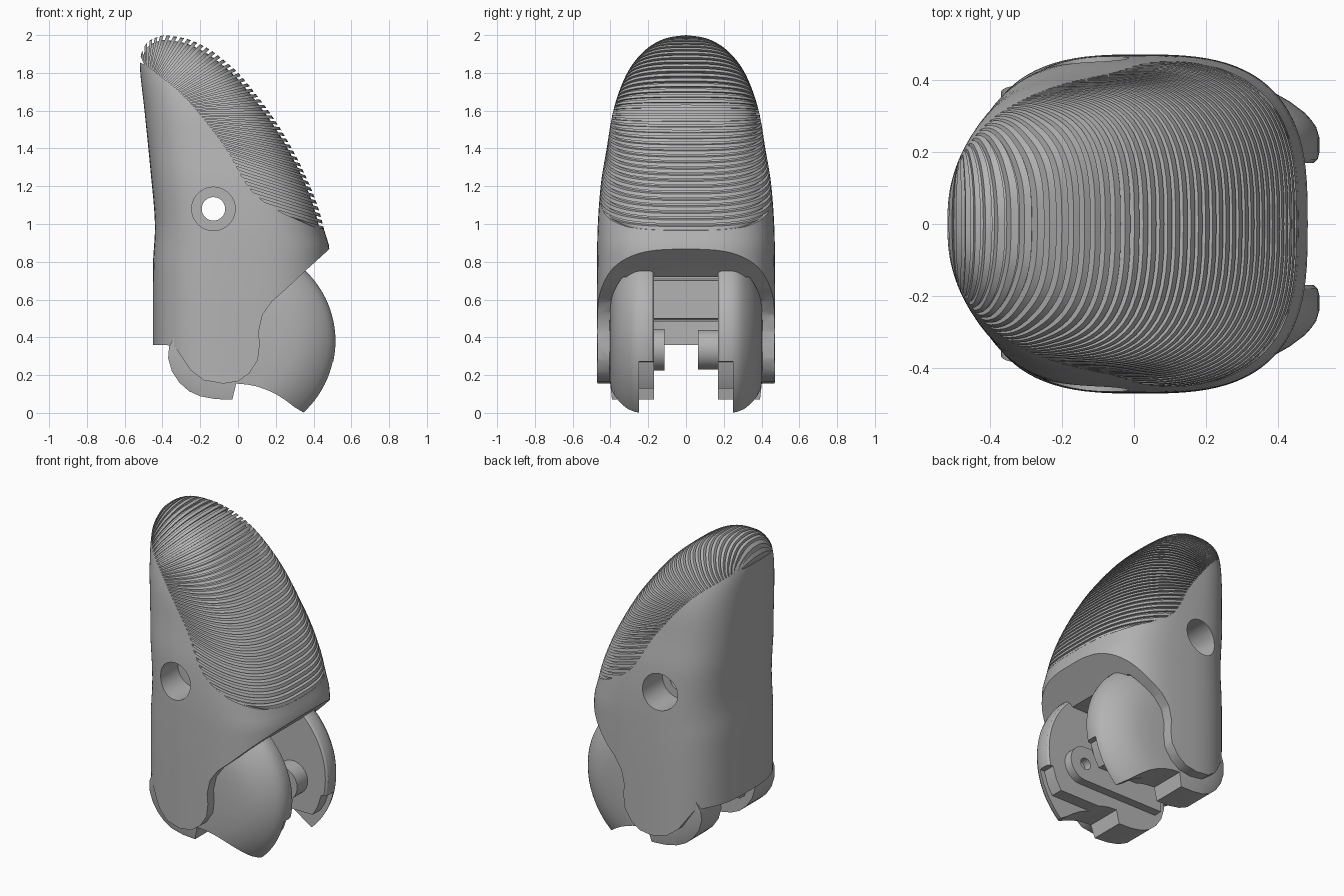
import bpy, bmesh, math
from mathutils import Vector, Matrix

old = bpy.data.objects.get("Cube")
if old:
    bpy.data.objects.remove(old)

grey = bpy.data.materials.new("mid grey")
grey.use_nodes = True
grey.diffuse_color = (0.45, 0.45, 0.45, 1)
grey.node_tree.nodes["Principled BSDF"].inputs["Base Color"].default_value = grey.diffuse_color
parts = []


# ---- helpers ----
def finish(bm, name, keep=True):
    bmesh.ops.recalc_face_normals(bm, faces=bm.faces)
    mesh = bpy.data.meshes.new(name)
    bm.to_mesh(mesh)
    bm.free()
    mesh.materials.append(grey)
    ob = bpy.data.objects.new(name, mesh)
    bpy.context.collection.objects.link(ob)
    if keep:
        parts.append(ob)
    else:
        ob.hide_render = True
    return ob


def loft(name, rings, keep=True):
    """Skin a list of closed rings and cap both ends."""
    bm = bmesh.new()
    rows = [[bm.verts.new(p) for p in ring] for ring in rings]
    n = len(rows[0])
    for a, b in zip(rows, rows[1:]):
        for i in range(n):
            j = (i + 1) % n
            bm.faces.new((a[i], a[j], b[j], b[i]))
    bm.faces.new(rows[0])
    bm.faces.new(rows[-1])
    return finish(bm, name, keep)


def slab(name, outline, y0, y1, keep=True):
    return loft(name, [[(x, y, z) for x, z in outline] for y in (y0, y1)], keep)


def circle(x, z, radius, n=64):
    return [(x + radius * math.cos(i * math.tau / n), z + radius * math.sin(i * math.tau / n)) for i in range(n)]


def boolean(ob, cutter, operation="DIFFERENCE"):
    mod = ob.modifiers.new("cut", "BOOLEAN")
    mod.object, mod.operation, mod.solver = cutter, operation, "EXACT"
    bpy.context.view_layer.objects.active = ob
    bpy.ops.object.modifier_apply(modifier=mod.name)
    bpy.data.objects.remove(cutter)


def curve(keys, t):
    """Smooth interpolation through (t, value) keys."""
    t = min(max(t, keys[0][0]), keys[-1][0])
    i = next((k for k in range(len(keys) - 1) if t <= keys[k + 1][0]), len(keys) - 2)

    def slope(k):
        a, b = keys[max(k - 1, 0)], keys[min(k + 1, len(keys) - 1)]
        return (b[1] - a[1]) / (b[0] - a[0])
    (ta, va), (tb, vb) = keys[i], keys[i + 1]
    h = tb - ta
    u = (t - ta) / h
    w = u * u * (3 - 2 * u)
    return (va * (1 - w) + vb * w + h * u * (1 - u) * (slope(i) * (1 - u) - slope(i + 1) * u))


# ---- overall form: back edge, front edge and half width by height ----
BACK = [(0, -.45), (.78, -.45), (1, -.44), (1.3, -.465), (1.6, -.495), (1.85, -.52),
        (1.92, -.505), (1.97, -.47), (2, -.40)]
FRONT = [(0, .485), (.86, .485), (.96, .459), (1.1, .42), (1.25, .36), (1.4, .285), (1.55, .195), (1.7, .085),
         (1.8, 0), (1.88, -.09), (1.93, -.16), (1.965, -.23), (1.985, -.29), (2, -.385)]
WIDTH = [(0, .47), (.9, .47), (1.2, .452), (1.4, .42), (1.6, .385), (1.75, .335), (1.85, .28),
         (1.93, .205), (1.97, .14), (1.99, .08), (2, 0)]
BACK_POWER = [(0, 2.9), (1.2, 2.9), (1.6, 2.6), (2, 2.3)]
FRONT_POWER = 2.9


def section(z, inset=0, n=96):
    x0, x1 = curve(BACK, z) + inset, curve(FRONT, z) - inset
    mid, half, wide = (x0 + x1) / 2, (x1 - x0) / 2, curve(WIDTH, z) - inset
    ring = []
    for i in range(n):
        c, s = math.cos(i * math.tau / n), math.sin(i * math.tau / n)
        e = 2 / (FRONT_POWER if c > 0 else curve(BACK_POWER, z))
        ring.append((mid + half * math.copysign(abs(c) ** e, c), wide * math.copysign(abs(s) ** e, s), z))
    return ring


def half_width(x, z):
    if z >= 2:
        return 0
    x0, x1 = curve(BACK, z), curve(FRONT, z)
    u = (x - (x0 + x1) / 2) / max((x1 - x0) / 2, 1e-5)
    e = FRONT_POWER if u > 0 else curve(BACK_POWER, z)
    return curve(WIDTH, z) * max(0, 1 - abs(u) ** e) ** (1 / e)


# ---- ribbed pad: fan of sections from the side seam to the crest ----
SEAM = [(.40, .985), (.27, 1.04), (.12, 1.13), (.04, 1.22), (-.05, 1.38), (-.2, 1.58),
        (-.32, 1.71), (-.42, 1.79), (-.46, 1.82), (-.5, 1.845)]
CREST = [(.458, .966), (.453, .985), (.44, 1.03), (.42, 1.1), (.36, 1.25), (.18, 1.575),
         (-.08, 1.87), (-.29, 1.985), (-.42, 1.99), (-.53, 1.885)]
dist = [0]
for a, b in zip(CREST, CREST[1:]):
    dist.append(dist[-1] + (Vector(b) - Vector(a)).length)


def along(points, t):
    return Vector([curve([(d, p[k]) for d, p in zip(dist, points)], t) for k in (0, 1)])


def rib_section(t, low):
    base, tip = along(SEAM, t), along(CREST, t)
    lo, hi = 0, 1.6
    for _ in range(30):
        m = (lo + hi) / 2
        p = base.lerp(tip, m)
        lo, hi = (m, hi) if half_width(*p) > 0 else (lo, m)
    tip = base.lerp(tip, lo)
    shrink = 1 - min(.3, .026 / max((tip - base).length, .01)) if low else 1
    side = []
    for k in range(19):
        f = math.sin(k / 18 * math.pi / 2)
        p = base.lerp(tip, f)
        y = half_width(*p) * (.955 if low else 1)
        q = base.lerp(tip, f * shrink)
        side.append((q.x, y, q.y))
    side[-1] = (side[-1][0], 0, side[-1][2])
    return side + [(x, -y, z) for x, y, z in side[-2::-1]]


RIBS = 44
rings = []
for r in range(RIBS):
    t0, t1 = (dist[-1] * (r + f) / RIBS for f in (.02, .58))
    rings += [rib_section(t0, True), rib_section(t0, False), rib_section(t1, False), rib_section(t1, True)]
loft("ribbed_pad", rings)

# ---- shell: rounded body trimmed by its side outline ----
shell = loft("shell", [section(.05 + i * .035) for i in range(55)])
hem = [(-.6, .36), (-.38, .36), (-.33, .345), (-.29, .285), (-.25, .225), (-.18, .173), (-.08, .155),
       (0, .167), (.06, .21), (.105, .28), (.115, .36), (.11, .43), (.13, .52), (.18, .59),
       (.26, .66), (.36, .755), (.52, .9), (.52, .945)]
seam_line = [tuple(along(SEAM, dist[-1] * i / 60)) for i in range(61)]
boolean(shell, slab("trim", hem + seam_line + [(-.6, 1.9)], -.7, .7, False), "INTERSECT")
boolean(shell, loft("cavity", [section(z, .065) for z in (.01, .3, .6, .72)], False))

# pin hole with a deep wide recess on each side
boolean(shell, slab("pin_hole", circle(-.13, 1.08, .062), -.7, .7, False))
for s in (-1, 1):
    boolean(shell, slab("recess", circle(-.13, 1.08, .115), s * .26, s * .7, False))

# ---- two hinged jaws: domes trimmed by a side outline, with a stepped inner tip ----
DOME = [(.17, .5), (.18, .511), (.2, .516), (.24, .516), (.27, .507), (.29, .493), (.31, .475),
        (.34, .435), (.36, .4), (.38, .355), (.393, .3), (.402, .22), (.405, .1)]
knuckle = [(-.15, .9), (-.25, .47), (-.33, .42), (-.365, .35), (-.37, .29), (-.35, .22), (-.31, .16),
           (-.26, .115), (-.2, .088), (-.12, .073), (-.03, .07), (-.01, .155)]
under = [(.05, .15), (.1, .14), (.15, .123), (.2, .1), (.25, .068), (.3, .03), (.35, 0)]
notch = [(.12, .13), (.41, .13), (.445, .19), (.47, .27), (.7, .28), (.7, -.2), (.12, -.2)]

for s, side in ((1, "left"), (-1, "right")):
    jaw = loft(side + "_jaw", [[(x, s * y, z) for x, z in circle(0, .38, r, 96)] for y, r in DOME])
    boolean(jaw, slab("jaw_trim", knuckle + under + [(.7, -.02), (.7, .9)], s * .1, s * .5, False), "INTERSECT")
    boolean(jaw, slab("jaw_notch", notch, s * .1, s * .25, False))

# ---- inner hinge pieces: a short boss on one side, a flat arm on the other ----
boss = slab("left_boss", circle(.27, .335, .105), .063, .18)
arm_end = circle(.27, .335, .11)
arm = slab("right_arm", arm_end[:17] + [(-.3, .445), (-.3, .225)] + arm_end[48:], -.18, -.115)
for piece, inner, outer in ((boss, .01, .165), (arm, -.05, -.165)):
    boolean(piece, slab("hinge_hole", circle(.27, .335, .037), inner, outer, False))

# ---- bar joining the jaws ----
bm = bmesh.new()
bmesh.ops.create_cube(bm, size=1, matrix=Matrix.Translation((-.05, 0, .6)) @ Matrix.Diagonal((.3, .36, .24, 1)))
edges = [e for e in bm.edges if abs(e.verts[0].co.y - e.verts[1].co.y) > .1]
bmesh.ops.bevel(bm, geom=edges, offset=.02, segments=3, affect="EDGES")
finish(bm, "cross_bar")

# ---- shading ----
bpy.ops.object.select_all(action="DESELECT")
for ob in parts:
    ob.select_set(True)
bpy.context.view_layer.objects.active = parts[0]
bpy.ops.object.shade_smooth_by_angle(angle=math.radians(30))
